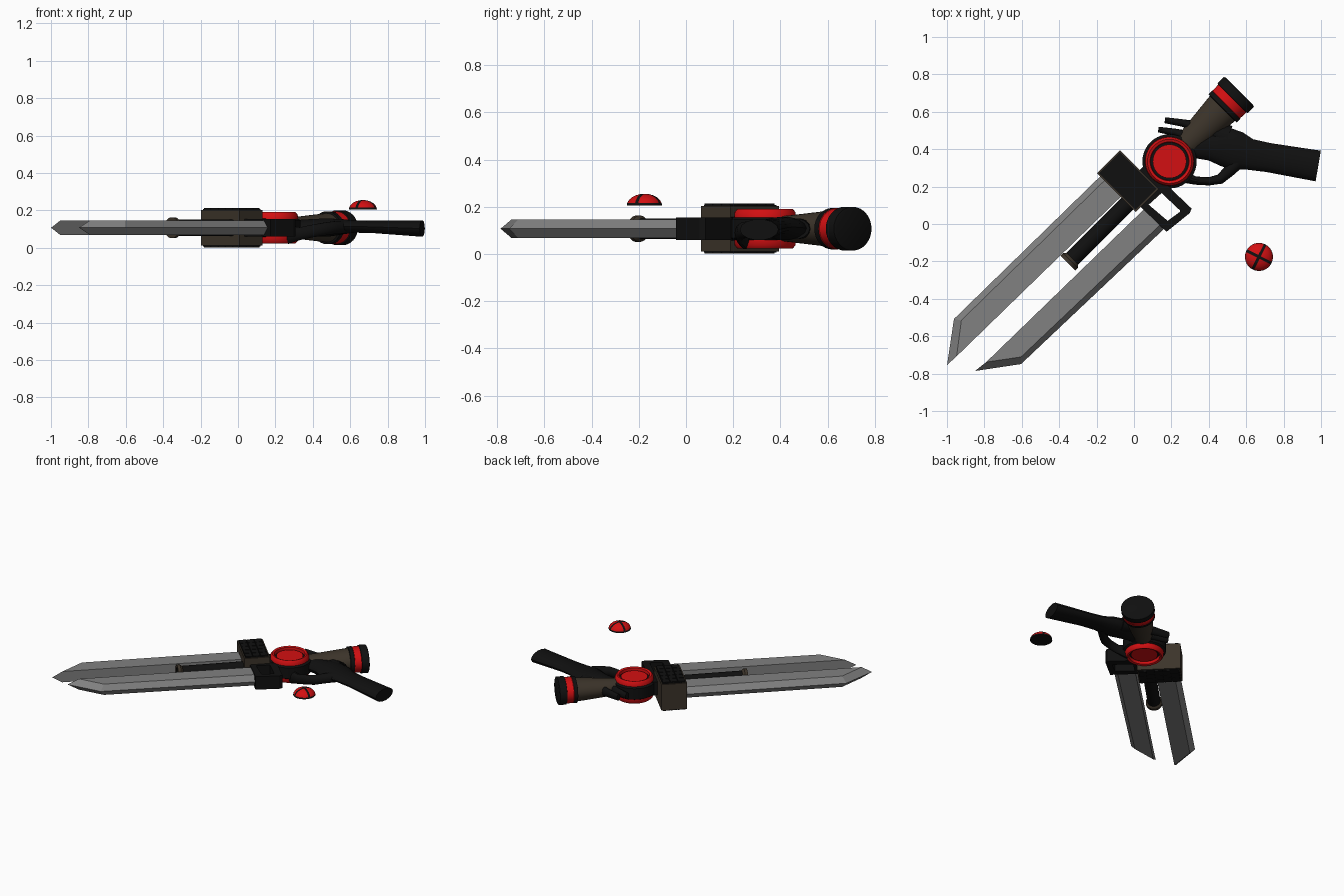
import bpy, bmesh, math
from mathutils import Matrix, Vector

if "Cube" in bpy.data.objects:
    bpy.data.objects.remove(bpy.data.objects["Cube"])


def material(name, rgb):
    m = bpy.data.materials.new(name)
    m.diffuse_color = (*rgb, 1)
    m.use_nodes = True
    m.node_tree.nodes["Principled BSDF"].inputs["Base Color"].default_value = m.diffuse_color
    return m


BLACK, RED, BROWN, STEEL = 0, 1, 2, 3
MATS = [material("black", (0.005, 0.005, 0.005)), material("red", (0.65, 0.005, 0.006)),
        material("dark brown", (0.045, 0.034, 0.023)), material("steel", (0.22, 0.22, 0.22))]
MID = 0.107
# Weapon space: u runs towards the pommel, v sideways, origin at the drum
WEAPON = Matrix.Translation((0.19, 0.335, MID)) @ Matrix.Rotation(math.radians(45), 4, 'Z')


def finish(name, bm, matrix=WEAPON, smooth=False):
    bmesh.ops.recalc_face_normals(bm, faces=bm.faces[:])
    bm.transform(matrix)
    for f in bm.faces:
        f.smooth = smooth
    me = bpy.data.meshes.new(name)
    bm.to_mesh(me)
    bm.free()
    for m in MATS:
        me.materials.append(m)
    if smooth:
        me.set_sharp_from_angle(angle=math.radians(35))
    ob = bpy.data.objects.new(name, me)
    bpy.context.collection.objects.link(ob)
    return ob


def add_box(bm, u, v, z, mat):
    mid = Vector(((u[0] + u[1]) / 2, (v[0] + v[1]) / 2, (z[0] + z[1]) / 2))
    size = (u[1] - u[0], v[1] - v[0], z[1] - z[0], 1)
    old = set(bm.faces)
    bmesh.ops.create_cube(bm, size=1, matrix=Matrix.Translation(mid) @ Matrix.Diagonal(size))
    for f in set(bm.faces) - old:
        f.material_index = mat


def box(name, u, v, z, mat):
    bm = bmesh.new()
    add_box(bm, u, v, z, mat)
    return finish(name, bm)


def skin(bm, rings, mats):
    """Join rings of equal size and close both ends."""
    n = len(rings[0])
    vs = [[bm.verts.new(p) for p in r] for r in rings]
    for a, b, m in zip(vs, vs[1:], mats):
        for i in range(n):
            j = (i + 1) % n
            bm.faces.new((a[i], a[j], b[j], b[i])).material_index = m
    bm.faces.new(vs[0]).material_index = mats[0]
    bm.faces.new(vs[-1]).material_index = mats[-1]


def lathe(name, profile, turn=Matrix(), n=32):
    """Profile rows are radius, height, colour of the span that follows."""
    bm = bmesh.new()
    rings = [[(r * math.cos(2 * math.pi * i / n), r * math.sin(2 * math.pi * i / n), h)
              for i in range(n)] for r, h, _ in profile]
    skin(bm, rings, [p[2] for p in profile[:-1]])
    return finish(name, bm, WEAPON @ turn, True)


def sweep(name, path, n=14):
    """Oval tube; path rows are x, y, z, half width, half height."""
    bm = bmesh.new()
    rings = []
    for k, (x, y, z, w, h) in enumerate(path):
        a, b = path[max(k - 1, 0)], path[min(k + 1, len(path) - 1)]
        side = Vector((a[1] - b[1], b[0] - a[0], 0)).normalized()
        rings.append([Vector((x, y, z)) + side * (w * math.cos(t)) + Vector((0, 0, h * math.sin(t)))
                      for t in [2 * math.pi * i / n for i in range(n)]])
    skin(bm, rings, [BLACK] * (len(path) - 1))
    return finish(name, bm, Matrix(), True)


def blade(name, A, B, C, D, a, b, c, h=0.04):
    """A, B, C: sharp edge to the tip; D: inner root; a, b, c: bevel line."""
    bm = bmesh.new()
    A, B, C = [bm.verts.new((*p, 0)) for p in (A, B, C)]
    up, low = [[bm.verts.new((*p, s * h)) for p in (a, b, c, D)] for s in (1, -1)]
    for q in (up, low):
        bm.faces.new(q)
        bm.faces.new((A, B, q[1], q[0]))
        bm.faces.new((B, C, q[2], q[1]))
    bm.faces.new((C, up[2], up[3], low[3], low[2]))
    bm.faces.new((A, up[0], up[3], low[3], low[0]))
    for f in bm.faces:
        f.material_index = STEEL
    return finish(name, bm)


# Twin blades
blade("left_blade", (-.30, .205), (-1.411, .219), (-1.611, .071), (-.30, .05),
      (-.30, .173), (-1.388, .186), (-1.542, .068))
blade("right_blade", (-.262, -.235), (-1.328, -.205), (-1.528, -.057), (-.262, -.085),
      (-.262, -.205), (-1.301, -.178), (-1.452, -.066))

# Guard block with tiled plates above and below
box("guard_block", (-.32, -.145), (-.063, .23), (-.096, .096), BROWN)
bm = bmesh.new()
for s in (-1, 1):
    z = sorted((s * .095, s * .101))
    add_box(bm, (-.312, -.153), (-.055, .222), z, BLACK)
    for i in range(3):
        for j in range(5):
            u, v = -.31 + i * .052, -.053 + j * .0547
            add_box(bm, (u, u + .048), (v, v + .05), sorted((s * .1, s * .106)), BLACK)
finish("guard_plates", bm)

# Open side frame holding the right blade
bm = bmesh.new()
outer = [(-.282, -.06), (-.278, -.255), (-.12, -.272), (-.095, -.262), (-.1, -.06)]
inner = [(-.243, -.085), (-.232, -.218), (-.152, -.23), (-.146, -.224), (-.15, -.09)]
loops = [[bm.verts.new((*p, z)) for p in pts]
         for pts, z in ((outer, -.048), (outer, .048), (inner, .048), (inner, -.048))]
for p, q in zip(loops, loops[1:] + loops[:1]):
    for i in range(5):
        j = (i + 1) % 5
        bm.faces.new((p[i], p[j], q[j], q[i]))
finish("side_frame", bm)

# Rod between the blades, with a flared end
ALONG = Matrix.Rotation(math.radians(90), 4, 'Y')
lathe("center_rod", [(.044, -.30, BLACK), (.044, -.735, BROWN), (.056, -.75, BROWN),
                     (.056, -.77, BROWN), (.036, -.77, BLACK), (.036, -.755, BLACK),
                     (.001, -.755, BLACK)], ALONG)

# Drum with red rings and discs on both faces
half = [(.001, .066), (.09, .066), (.09, .056), (.102, .056), (.104, .078), (.118, .083),
        (.129, .07), (.131, .048), (.145, .04)]
cols = [RED, BLACK, BLACK, RED, RED, RED, RED, BLACK, BLACK]
drum = [(r, -z, c) for (r, z), c in zip(half, cols)]
drum += [(r, z, c) for (r, z), c in zip(half[::-1], cols[-2::-1] + [RED])]
lathe("drum", drum, n=40)
box("drum_neck", (-.15, -.08), (-.06, .08), (-.05, .05), BLACK)

# Tapered grip barrel with banded pommel
lathe("barrel", [(.062, .08, BROWN), (.068, .14, BROWN), (.095, .40, BLACK), (.107, .402, BLACK),
                 (.107, .428, RED), (.104, .43, RED), (.106, .475, BLACK), (.113, .477, BLACK),
                 (.113, .525, BLACK), (.1, .53, BLACK)], Matrix.Diagonal((1, 1, .82, 1)) @ ALONG)

# Stock and its curved root
sweep("stock", [(.28, .42, .107, .06, .04), (.40, .42, .107, .08, .048), (.48, .415, .108, .105, .05),
                (.55, .39, .112, .105, .042), (.62, .372, .114, .083, .034),
                (.72, .355, .112, .078, .034), (.985, .31, .103, .083, .045)])
# Trigger loop
sweep("trigger_loop", [(.56, .34, .11, .04, .035), (.51, .285, .107, .032, .035),
                       (.46, .24, .10, .027, .035), (.40, .228, .09, .022, .035),
                       (.33, .232, .075, .022, .035), (.27, .25, .07, .03, .05)])
# Twin hammer prongs
sweep("upper_prong", [(.165, .555, .107, .016, .025), (.26, .54, .107, .02, .03),
                      (.38, .51, .107, .035, .04), (.50, .46, .107, .07, .045)])
sweep("lower_prong", [(.13, .505, .107, .015, .025), (.22, .49, .107, .02, .03),
                      (.34, .45, .107, .04, .04)])

# Separate dome button: red panels split by a black cross
bm = bmesh.new()
N = 32
rings = [[(.075 * math.cos(e) * math.cos(2 * math.pi * i / N),
           .075 * math.cos(e) * math.sin(2 * math.pi * i / N), .05 * math.sin(e)) for i in range(N)]
         for e in [math.radians(d) for d in (0, 12, 28, 44, 60, 74, 86)]]
skin(bm, rings, [BLACK] * 6)
W = .0075
for axis in ((1, 0, 0), (0, 1, 0)):
    for s in (-W, W):
        bmesh.ops.bisect_plane(bm, geom=bm.verts[:] + bm.edges[:] + bm.faces[:],
                               plane_co=Vector(axis) * s, plane_no=axis)
for f in bm.faces:
    c = f.calc_center_median()
    panel = min(abs(c.x), abs(c.y)) > W and c.z > .009
    f.material_index = RED if panel else BLACK
finish("dome_button", bm, Matrix.Translation((.668, -.176, .205))
       @ Matrix.Rotation(math.radians(-27), 4, 'Z'), True)
